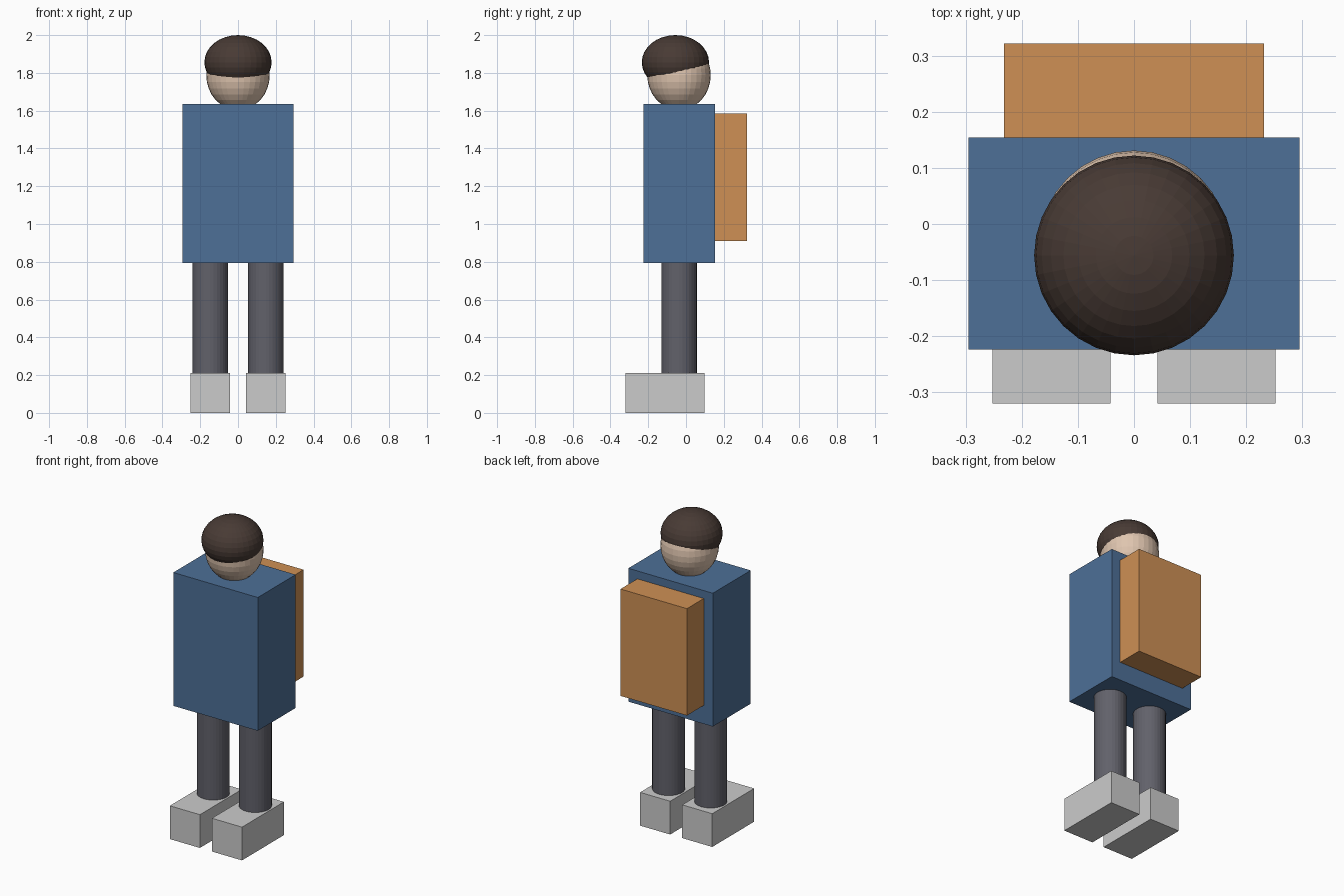
import bpy

if "Cube" in bpy.data.objects:
    bpy.data.objects.remove(bpy.data.objects["Cube"])


def material(name, color):
    m = bpy.data.materials.new(name)
    m.diffuse_color = (*color, 1)
    m.use_nodes = True
    m.node_tree.nodes["Principled BSDF"].inputs["Base Color"].default_value = m.diffuse_color
    return m


blue = material("blue_cloth", (0.075, 0.16, 0.31))
orange = material("orange_fabric", (0.62, 0.28, 0.09))
dark = material("dark_cloth", (0.12, 0.12, 0.145))
skin = material("skin", (0.74, 0.56, 0.43))
brown = material("brown_hair", (0.065, 0.043, 0.035))


def finish(name, mat):
    ob = bpy.context.object
    ob.name = name
    if mat:
        ob.data.materials.append(mat)
    return ob


def box(name, lo, hi, mat=None):
    center = [(a + b) / 2 for a, b in zip(lo, hi)]
    bpy.ops.mesh.primitive_cube_add(size=1, location=center)
    bpy.context.object.scale = [b - a for a, b in zip(lo, hi)]
    return finish(name, mat)


def ball(name, center, radii, mat):
    bpy.ops.mesh.primitive_uv_sphere_add(segments=32, ring_count=16, radius=1, location=center)
    bpy.context.object.scale = radii
    return finish(name, mat)


# Torso and backpack
box("torso", (-0.295, -0.224, 0.793), (0.295, 0.154, 1.635), blue)
box("backpack", (-0.232, 0.154, 0.91), (0.232, 0.322, 1.585), orange)

# Head, with a flattened cap of hair overlapping it
ball("head", (0, -0.037, 1.788), (0.168, 0.168, 0.185), skin)
ball("hair", (0, -0.056, 1.856), (0.178, 0.178, 0.144), brown)

# Legs and shoes on both sides
for side, sx in (("left", 1), ("right", -1)):
    bpy.ops.mesh.primitive_cylinder_add(vertices=32, radius=0.094, depth=0.583,
                                        location=(sx * 0.147, -0.037, 0.5015))
    finish(side + "_leg", dark)
    x0, x1 = sorted((sx * 0.042, sx * 0.252))
    box(side + "_shoe", (x0, -0.32, 0), (x1, 0.098, 0.21))
